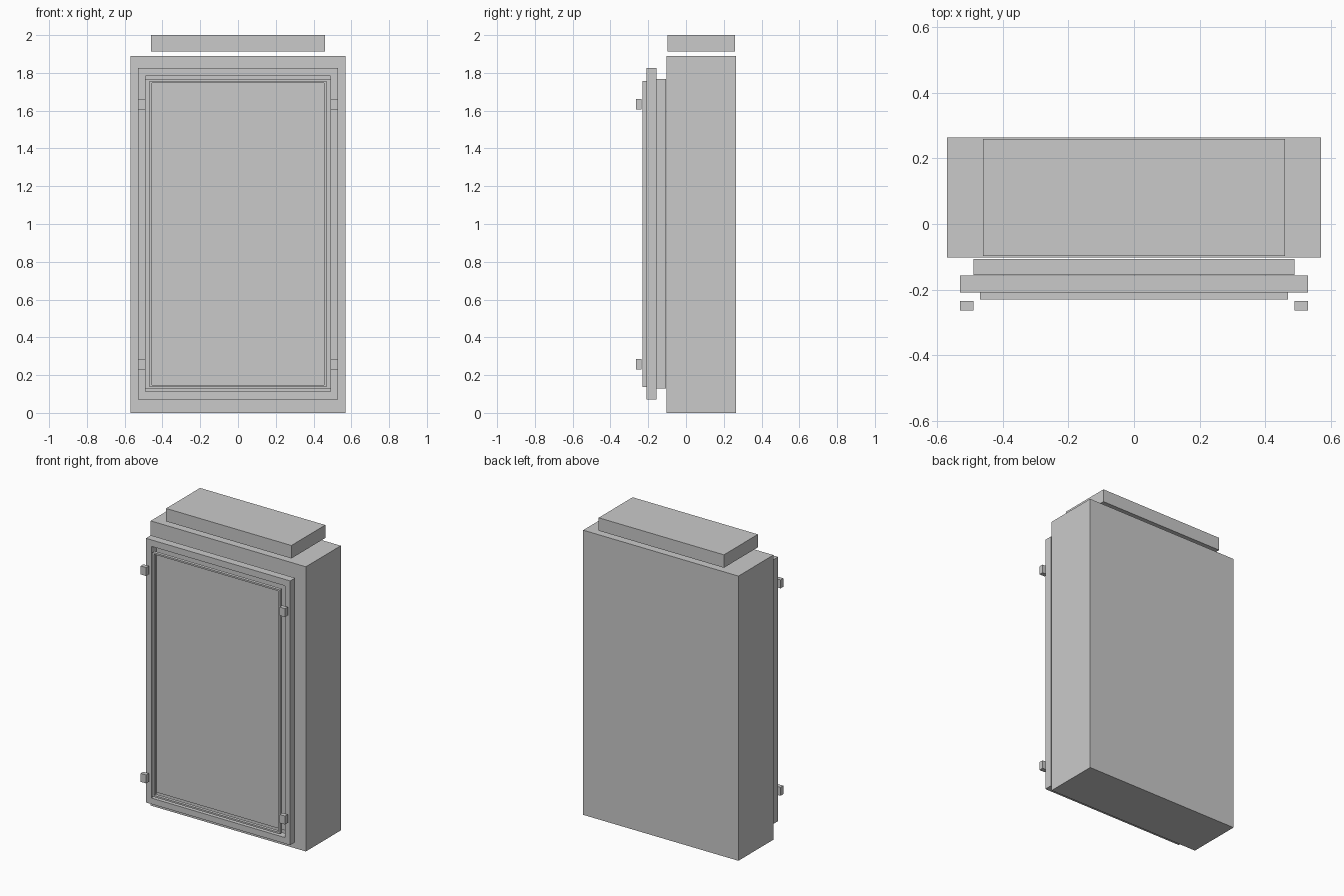
import bpy
import bmesh
from mathutils import Matrix, Vector

cube = bpy.data.objects.get("Cube")
if cube:
    bpy.data.objects.remove(cube, do_unlink=True)

GREY = (0.59, 0.59, 0.59, 1.0)
grey = bpy.data.materials.new("plain grey")
grey.use_nodes = True
grey.diffuse_color = GREY
grey.node_tree.nodes["Principled BSDF"].inputs["Base Color"].default_value = GREY


def finish(name, bm):
    mesh = bpy.data.meshes.new(name)
    bm.to_mesh(mesh)
    bm.free()
    mesh.materials.append(grey)
    obj = bpy.data.objects.new(name, mesh)
    bpy.context.collection.objects.link(obj)
    return obj


def box(name, xs, ys, zs):
    """Box between the given limits on each axis."""
    low, high = map(Vector, zip(xs, ys, zs))
    bm = bmesh.new()
    place = Matrix.Translation((low + high) / 2) @ Matrix.Diagonal((*(high - low), 1))
    bmesh.ops.create_cube(bm, size=1, matrix=place)
    return finish(name, bm)


def frame(name, half, zs, hole_half, hole_zs, ys):
    """Rectangular frame with a through opening, extruded along y."""
    bm = bmesh.new()
    loops = []
    for w, (z0, z1) in ((half, zs), (hole_half, hole_zs)):
        corners = ((-w, z0), (w, z0), (w, z1), (-w, z1))
        loops.append([bm.verts.new((x, ys[0], z)) for x, z in corners])
    outer, inner = loops
    for i in range(4):
        j = (i + 1) % 4
        bm.faces.new((outer[i], outer[j], inner[j], inner[i]))
    result = bmesh.ops.extrude_face_region(bm, geom=bm.faces[:], use_keep_orig=True)
    moved = [v for v in result["geom"] if isinstance(v, bmesh.types.BMVert)]
    bmesh.ops.translate(bm, verts=moved, vec=(0, ys[1] - ys[0], 0))
    bmesh.ops.recalc_face_normals(bm, faces=bm.faces[:])
    return finish(name, bm)


# Cabinet body and the raised slab above it
box("cabinet_body", (-0.57, 0.57), (-0.102, 0.264), (0, 1.89))
box("top_slab", (-0.46, 0.46), (-0.097, 0.259), (1.914, 2))

# Door: backing plate, outer frame and raised rim in front of the plate
box("door_backing", (-0.489, 0.489), (-0.156, -0.107), (0.13, 1.768))
frame("door_frame", 0.53, (0.072, 1.826), 0.49, (0.112, 1.783), (-0.209, -0.157))
frame("panel_rim", 0.469, (0.136, 1.758), 0.456, (0.147, 1.747), (-0.23, -0.209))

# Four small catches at the door corners
for side, label in ((1, "left"), (-1, "right")):
    for z, level in ((0.258, "lower"), (1.635, "upper")):
        xs = sorted((side * 0.49, side * 0.53))
        box(f"{level}_{label}_catch", xs, (-0.264, -0.235), (z - 0.028, z + 0.028))
